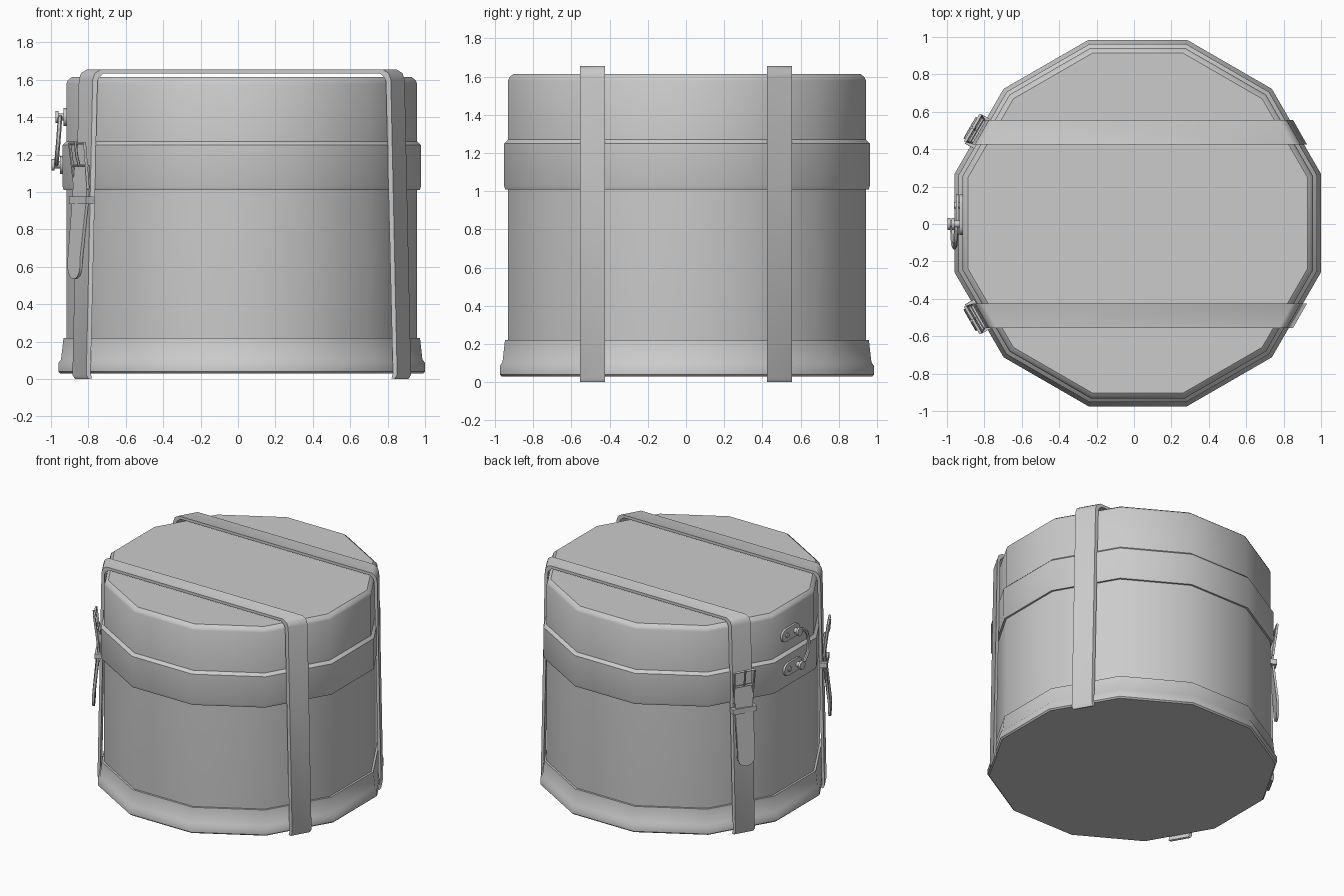
import bpy, bmesh, math
from mathutils import Vector

if "Cube" in bpy.data.objects:
    bpy.data.objects.remove(bpy.data.objects["Cube"])

CX = 0.02            # middle of the twelve-sided drum
SIN, COS = 0.5, math.cos(math.pi / 6)


def finish(name, verts, faces, angle=38):
    me = bpy.data.meshes.new(name)
    me.from_pydata([tuple(v) for v in verts], [], faces)
    bm = bmesh.new()
    bm.from_mesh(me)
    bmesh.ops.recalc_face_normals(bm, faces=bm.faces)
    bm.to_mesh(me)
    bm.free()
    ob = bpy.data.objects.new(name, me)
    bpy.context.collection.objects.link(ob)
    smooth(ob, angle)
    return ob


def smooth(ob, angle):
    bpy.ops.object.select_all(action='DESELECT')
    ob.select_set(True)
    bpy.context.view_layer.objects.active = ob
    bpy.ops.object.shade_smooth_by_angle(angle=math.radians(angle))


def drum(name, profile, sides=12):
    """Stack of twelve-sided rings; profile = (distance to flat, z)."""
    verts, faces = [], []
    for a, z in profile:
        r = a / math.cos(math.pi / sides)
        for i in range(sides):
            t = 2 * math.pi * (i + 0.5) / sides
            verts.append((CX + r * math.cos(t), 0.005 + r * math.sin(t), z))
    for k in range(len(profile) - 1):
        for i in range(sides):
            j = (i + 1) % sides
            faces.append((k * sides + i, k * sides + j, (k + 1) * sides + j, (k + 1) * sides + i))
    faces.append(tuple(range(sides)))
    faces.append(tuple(range((len(profile) - 1) * sides, len(profile) * sides)))
    return finish(name, verts, faces)


def prism(name, outline, n0, n1, place):
    """Outline (a, b) given thickness n0..n1, put in space by place(a, b, n)."""
    c = len(outline)
    verts = [place(a, b, n) for n in (n0, n1) for a, b in outline]
    faces = [tuple(range(c)), tuple(range(c, 2 * c))]
    faces += [(i, (i + 1) % c, c + (i + 1) % c, c + i) for i in range(c)]
    return finish(name, verts, faces)


def tube(name, pts, radius, closed=False):
    cu = bpy.data.curves.new(name, 'CURVE')
    cu.dimensions = '3D'
    cu.bevel_depth = radius
    cu.bevel_resolution = 1
    cu.use_fill_caps = True
    sp = cu.splines.new('POLY')
    sp.points.add(len(pts) - 1)
    for p, co in zip(sp.points, pts):
        p.co = (*co, 1)
    sp.use_cyclic_u = closed
    ob = bpy.data.objects.new(name, cu)
    bpy.context.collection.objects.link(ob)
    bpy.ops.object.select_all(action='DESELECT')
    ob.select_set(True)
    bpy.context.view_layer.objects.active = ob
    bpy.ops.object.convert(target='MESH')
    smooth(bpy.context.object, 50)


def rect(a0, a1, b0, b1):
    return [(a0, b0), (a1, b0), (a1, b1), (a0, b1)]


def circle(a, b, r, n=10, start=0.0, sweep=2 * math.pi):
    return [(a + r * math.cos(start + sweep * i / n), b + r * math.sin(start + sweep * i / n)) for i in range(n)]


# drum body and lid
drum("base_band", [(0.97, 0.03), (0.98, 0.04), (0.98, 0.085), (0.966, 0.105), (0.953, 0.22), (0.93, 0.22)])
drum("body", [(0.93, 0.06), (0.938, 0.22), (0.938, 1.03)])
drum("lid_rim", [(0.93, 1.01), (0.952, 1.01), (0.958, 1.03), (0.958, 1.25), (0.937, 1.27)])
drum("lid", [(0.937, 1.2), (0.937, 1.58), (0.93, 1.597), (0.908, 1.615)])


# straps: outer and inner side paths, slanted to follow the drum facets
OUTER = [(0.855, 0.0), (0.868, 0.022), (0.834, 1.60), (0.822, 1.635), (0.79, 1.655)]
INNER = [(0.838, 0.004), (0.845, 0.03), (0.808, 1.59), (0.80, 1.612), (0.775, 1.634)]


def strap(name, s):
    rings = []
    for side in (1, -1):
        pairs = list(zip(OUTER, INNER))
        for o, i in (pairs if side > 0 else pairs[::-1]):
            ring = []
            for (x, z), w in ((o, -1), (o, 1), (i, 1), (i, -1)):
                ring.append((CX + side * (x - w * 0.037), s * (0.49 + w * 0.065), z))
            rings.append(ring)
    verts = [v for r in rings for v in r]
    faces = [(0, 1, 2, 3), tuple(len(verts) - 4 + k for k in range(4))]
    for r in range(len(rings) - 1):
        for k in range(4):
            j = (k + 1) % 4
            faces.append((4 * r + k, 4 * r + j, 4 * r + 4 + j, 4 * r + 4 + k))
    finish(name, verts, faces)


for label, s in (("front", -1), ("back", 1)):
    strap(label + "_strap", s)

    # local frame on the left strap: u across, z up, n outward
    def on_strap(u, z, n, s=s):
        x = CX - (0.868 - 0.0215 * z)
        return Vector((x + u * SIN - n * COS, s * (0.49 + u * COS + n * SIN), z))

    # hanging strap tail with rounded tip, leaning outward toward the tip
    def on_tail(u, z, n):
        return on_strap(u, z, n + 0.03 * min(1, max(0, (0.95 - z) / 0.3)))

    tail = [(0.066, 1.14), (0.066, 0.95), (0.066, 0.65)]
    tail += circle(0, 0.60, 0.066, 8, 0, -math.pi) + [(-0.066, 0.60), (-0.066, 0.65), (-0.066, 0.95), (-0.066, 1.14)]
    prism(label + "_strap_tail", tail, 0.004, 0.02, on_tail)

    # keeper loop around the strap
    prism(label + "_keeper", rect(-0.09, 0.09, 0.935, 0.975), -0.02, 0.036, on_strap)

    # buckle frame tilted outward, with crossbar and prong
    frame = [(-0.07, 1.02, 0.012), (0.07, 1.02, 0.012), (0.08, 1.26, 0.045), (-0.08, 1.26, 0.045)]
    tube(label + "_buckle_frame", [on_strap(*p) for p in frame], 0.009, True)
    tube(label + "_buckle_bar", [on_strap(-0.075, 1.14, 0.024), on_strap(0.075, 1.14, 0.024)], 0.009)
    tube(label + "_buckle_prong", [on_strap(0, 1.14, 0.03), on_strap(0, 1.2, 0.048), on_strap(0, 1.27, 0.056)], 0.008)


# latch on the left side: two plates with studs, joined by a bent hook
def on_left(x0):
    return lambda y, z, n: Vector((x0 - n, y, z))


for label, x0, z in (("upper", -0.915, 1.40), ("lower", -0.935, 1.145)):
    plate = circle(-0.01, z, 0.048, 8, math.pi / 2, math.pi) + [(-0.01, z - 0.048)]
    plate += circle(0.11, z, 0.048, 8, -math.pi / 2, math.pi) + [(0.11, z + 0.048)]
    prism(label + "_latch_plate", plate, 0, 0.018, on_left(x0))
    prism(label + "_latch_stud", circle(0, z, 0.02), 0.01, 0.05, on_left(x0))
    prism(label + "_latch_knob", circle(0, z, 0.033), 0.046, 0.062, on_left(x0))
    prism(label + "_latch_rivet", circle(0.10, z, 0.018), 0.01, 0.027, on_left(x0))

hook = [(-0.95, 0, 1.40), (-0.952, -0.06, 1.395), (-0.955, -0.11, 1.35), (-0.96, -0.125, 1.28),
        (-0.966, -0.115, 1.21), (-0.97, -0.06, 1.155), (-0.972, 0, 1.145)]
tube("latch_hook", hook, 0.012)
